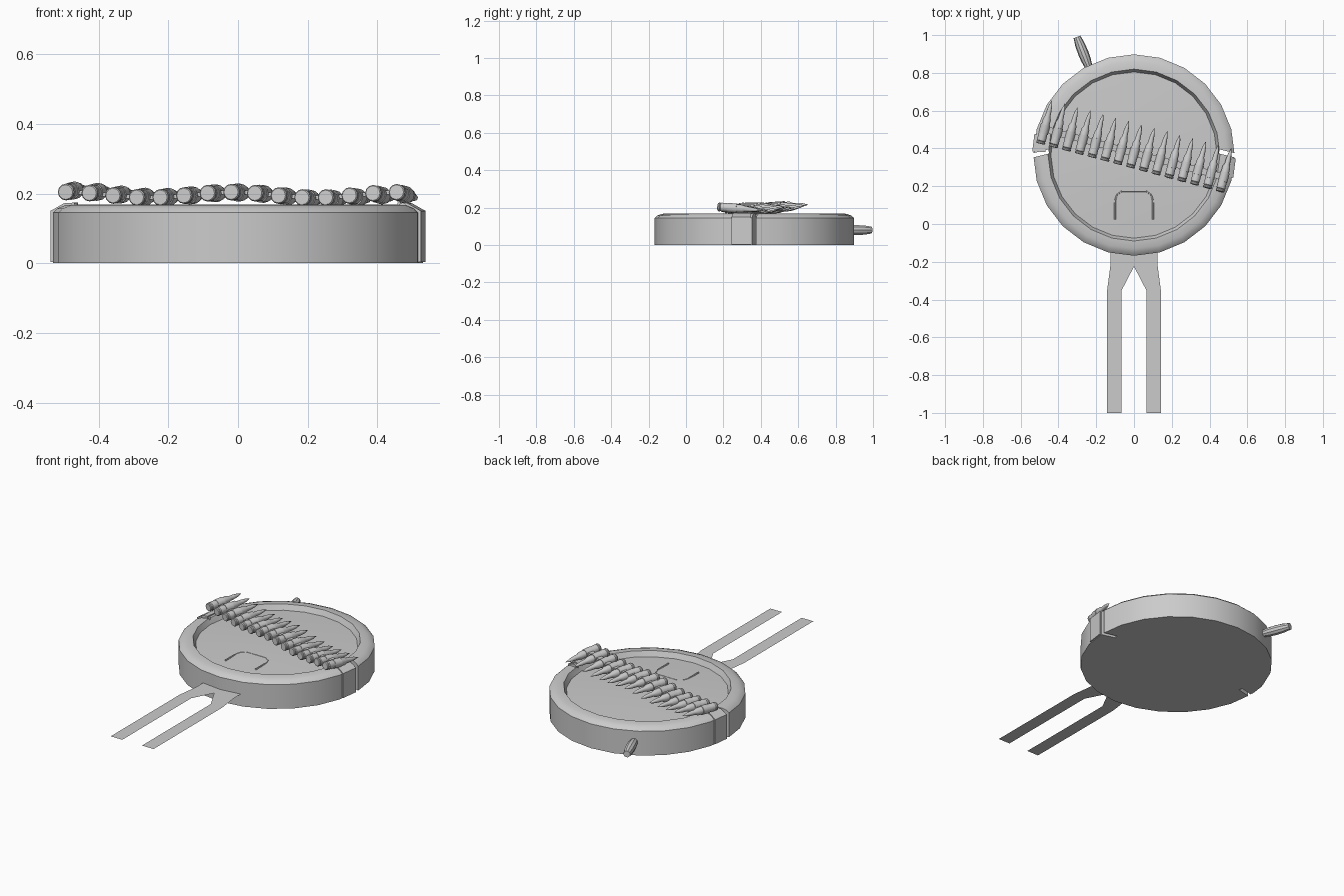
import bpy, bmesh, math
from mathutils import Vector, Matrix

if "Cube" in bpy.data.objects:
    bpy.data.objects.remove(bpy.data.objects["Cube"])

mat = bpy.data.materials.new("light_grey")
mat.use_nodes = True
GREY = (0.6, 0.6, 0.6, 1)
mat.diffuse_color = GREY
mat.node_tree.nodes["Principled BSDF"].inputs["Base Color"].default_value = GREY

CY = 0.365   # centre of the round body
R = 0.533


def finish(name, bm, angle=35):
    bmesh.ops.recalc_face_normals(bm, faces=bm.faces)
    me = bpy.data.meshes.new(name)
    bm.to_mesh(me)
    bm.free()
    me.materials.append(mat)
    ob = bpy.data.objects.new(name, me)
    bpy.context.collection.objects.link(ob)
    bpy.ops.object.select_all(action='DESELECT')
    ob.select_set(True)
    bpy.context.view_layer.objects.active = ob
    if angle:
        bpy.ops.object.shade_smooth_by_angle(angle=math.radians(angle))
    return ob


def lathe(bm, profile, sides, matrix):
    """Spin (radius, height) pairs around z; cap open ends."""
    rings = []
    for r, z in profile:
        if r == 0:
            rings.append([bm.verts.new(matrix @ Vector((0, 0, z)))])
        else:
            rings.append([bm.verts.new(matrix @ Vector((
                r * math.cos(2 * math.pi * i / sides),
                r * math.sin(2 * math.pi * i / sides), z))) for i in range(sides)])
    for a, b in zip(rings, rings[1:]):
        for i in range(sides):
            j = (i + 1) % sides
            if len(a) == 1:
                bm.faces.new((a[0], b[i], b[j]))
            elif len(b) == 1:
                bm.faces.new((a[i], a[j], b[0]))
            else:
                bm.faces.new((a[i], a[j], b[j], b[i]))
    for ring in (rings[0], rings[-1]):
        if len(ring) > 1:
            bm.faces.new(ring)


def along(start, end):
    """Matrix carrying the z axis onto the line from start to end."""
    d = Vector(end) - Vector(start)
    return Matrix.Translation(start) @ d.to_track_quat('Z', 'Y').to_matrix().to_4x4()


def box(bm, size, matrix):
    bmesh.ops.create_cube(bm, size=1, matrix=matrix @ Matrix.Diagonal((*size, 1)))


# Round body with rolled rim and sunken, slightly domed panel
bm = bmesh.new()
lathe(bm, [(0, 0), (R, 0), (R, 0.145), (0.52, 0.157), (0.495, 0.167),
           (0.455, 0.169), (0.44, 0.138), (0.25, 0.148), (0, 0.152)],
      24, Matrix.Translation((0, CY, 0)))
body = finish("round_body", bm)

# Slots through both flanks of the body
bm = bmesh.new()
for s in (-1, 1):
    box(bm, (0.1, 0.022, 0.5), Matrix.Translation((s * 0.5, 0.372, 0.1))
        @ Matrix.Rotation(-0.25 if s > 0 else 0.25, 4, 'Z'))
cutter = finish("slot_cutter", bm, 0)
cutter.hide_render = True
mod = body.modifiers.new("slots", 'BOOLEAN')
mod.operation, mod.object, mod.solver = 'DIFFERENCE', cutter, 'EXACT'
bpy.context.view_layer.objects.active = body
bpy.ops.object.modifier_apply(modifier=mod.name)
bpy.data.objects.remove(cutter)

# Side bands where the belt tucks over the rim
for name, a0, a1 in (("right_band", -13, -2), ("left_band", 168, 178)):
    bm = bmesh.new()
    section = [(0.47, 0.165), (0.47, 0.174), (0.5, 0.172), (0.539, 0.15),
               (0.539, 0.004), (0.53, 0.004), (0.53, 0.14)]
    ends = []
    for a in (math.radians(a0), math.radians(a1)):
        ends.append([bm.verts.new((r * math.cos(a), CY + r * math.sin(a), z))
                     for r, z in section])
    n = len(section)
    for i in range(n):
        bm.faces.new((ends[0][i], ends[0][(i + 1) % n], ends[1][(i + 1) % n], ends[1][i]))
    for e in ends:
        bm.faces.new(e)
    finish(name, bm)

# Cartridge belt: a row of cartridges joined by links
COUNT = 15
SHAPE = [(0.021, 0), (0.024, 0.004), (0.024, 0.01), (0.02, 0.014), (0.024, 0.018),
         (0.021, 0.135), (0.014, 0.152), (0.013, 0.178), (0.009, 0.208), (0, 0.238)]
cartridges, links = bmesh.new(), bmesh.new()
frames = []
for i in range(COUNT):
    t = i / (COUNT - 1)
    z = 0.196 - 0.008 * math.cos(4 * math.pi * (t - 0.25))
    base = Vector((-0.495 + 0.95 * t, 0.425 - 0.253 * t, z))
    m = along(base, base + Vector((0.06, 0.228, 0.012 - 0.03 * t)))
    frames.append((base, m))
    lathe(cartridges, SHAPE, 12, m)
    lathe(links, [(0.0255, 0.055), (0.0255, 0.105)], 12, m)
for (p, m), (q, _) in zip(frames, frames[1:]):
    mid = (p + q) / 2 + Vector((0.02, 0.077, 0))
    turn = Matrix.Rotation(math.atan2(q.y - p.y, q.x - p.x), 4, 'Z')
    box(links, ((q - p).length, 0.035, 0.012), Matrix.Translation(mid) @ turn)
finish("cartridges", cartridges)
finish("belt_links", links)

# Arched flap line raised on the panel
bm = bmesh.new()
half = [(0.1, 0.025), (0.1, 0.125), (0.09, 0.155), (0.065, 0.174)]
path = half + [(-x, y) for x, y in reversed(half)]
for (x0, y0), (x1, y1) in zip(path, path[1:]):
    a, b = Vector((x0, y0, 0.146)), Vector((x1, y1, 0.146))
    lathe(bm, [(0.005, 0), (0.005, (b - a).length)], 6, along(a, b))
finish("flap_arch", bm)

# Flat forked strap, one mirrored half at a time
bm = bmesh.new()
outline = [(0, -0.14), (0.125, -0.14), (0.125, -0.22), (0.142, -0.35), (0.142, -1),
           (0.065, -1), (0.065, -0.35), (0, -0.225)]
for s in (-1, 1):
    bm.faces.new([bm.verts.new((s * x, y, 0.072)) for x, y in outline[::s]])
bmesh.ops.remove_doubles(bm, verts=bm.verts, dist=0.0001)
finish("forked_strap", bm, 0)

# Barrel-shaped toggle at the back
bm = bmesh.new()
lathe(bm, [(0.018, 0), (0.026, 0.05), (0.028, 0.09), (0.026, 0.14), (0.019, 0.183)],
      10, along((-0.235, 0.82, 0.08), (-0.303, 0.993, 0.08)))
finish("back_toggle", bm)
